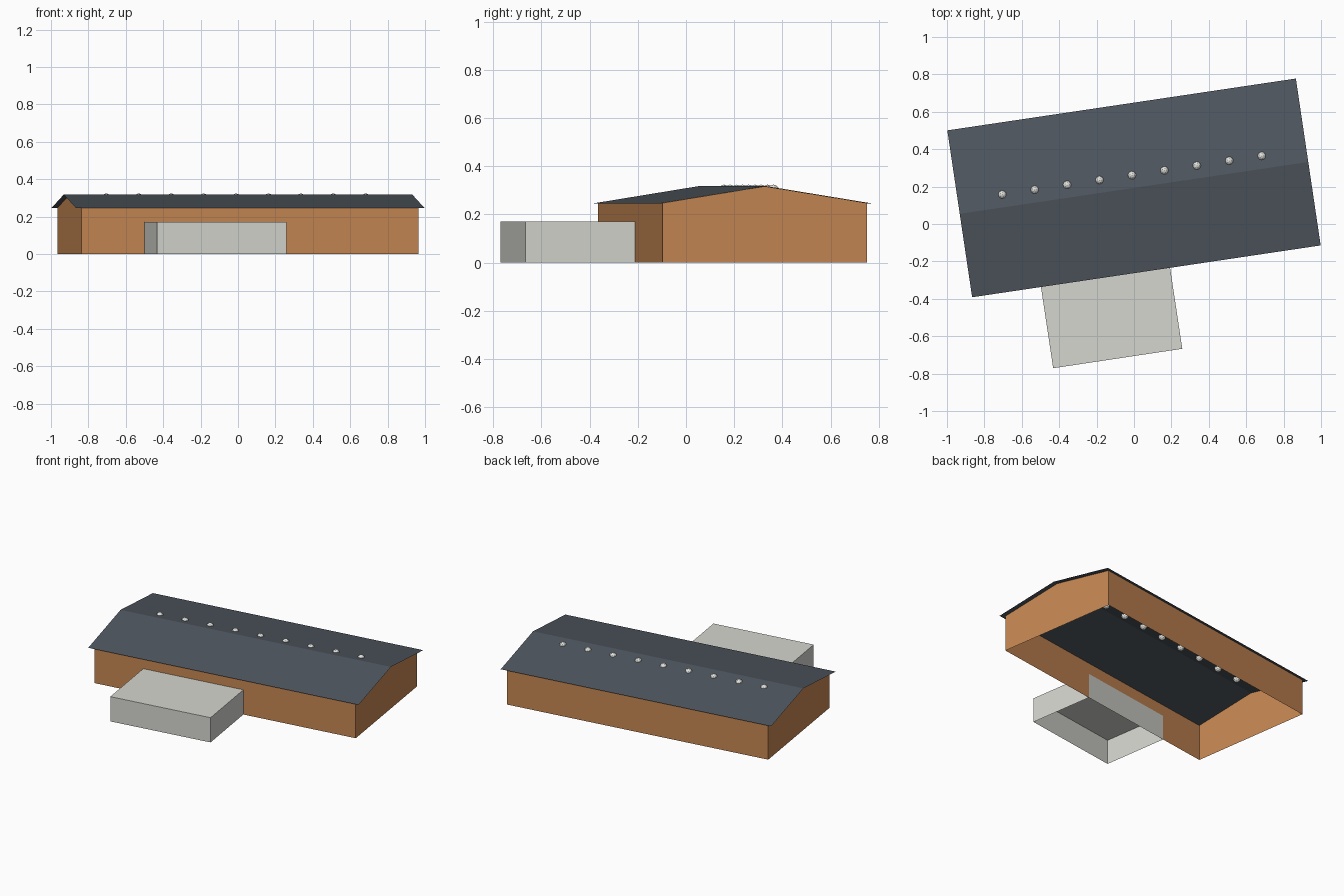
import bpy, bmesh
from math import radians
from mathutils import Matrix, Vector

cube = bpy.data.objects.get("Cube")
if cube:
    bpy.data.objects.remove(cube, do_unlink=True)

# Whole building is turned slightly on its plot
SITE = Matrix.Translation((0, 0.193, 0)) @ Matrix.Rotation(radians(8.46), 4, "Z")
RIDGE, EAVE = 0.318, 0.245
ROOF_X, ROOF_Y = 0.942, 0.451
WALL_X, WALL_Y = 0.911, 0.429


def material(name, rgb):
    m = bpy.data.materials.new(name)
    m.use_nodes = True
    m.diffuse_color = (*rgb, 1)
    m.node_tree.nodes["Principled BSDF"].inputs["Base Color"].default_value = (*rgb, 1)
    return m


brick = material("orange_brick", (0.57, 0.245, 0.085))
slate = material("dark_slate", (0.08, 0.095, 0.114))
render = material("pale_grey", (0.67, 0.67, 0.63))
metal = material("light_metal", (0.75, 0.75, 0.72))


def add_object(name, bm, mat, local=Matrix()):
    mesh = bpy.data.meshes.new(name)
    bm.to_mesh(mesh)
    bm.free()
    mesh.materials.append(mat)
    ob = bpy.data.objects.new(name, mesh)
    ob.matrix_world = SITE @ local
    bpy.context.collection.objects.link(ob)
    return ob


def extrude_profile(points, half):
    """Open (y, z) profile swept along x; returns mesh and both end loops."""
    bm = bmesh.new()
    ends = [[bm.verts.new((s * half, y, z)) for y, z in points] for s in (-1, 1)]
    for i in range(len(points) - 1):
        bm.faces.new((ends[0][i], ends[1][i], ends[1][i + 1], ends[0][i + 1]))
    return bm, ends


def roof_height(y):
    return RIDGE - abs(y) * (RIDGE - EAVE) / ROOF_Y


# Thin pitched roof sheet
bm, _ = extrude_profile([(-ROOF_Y, EAVE), (0, RIDGE), (ROOF_Y, EAVE)], ROOF_X)
add_object("roof", bm, slate)

# Hall walls: long sides and gable ends, open beneath and above
top = roof_height(WALL_Y) - 0.001
bm, ends = extrude_profile(
    [(-WALL_Y, 0), (-WALL_Y, top), (0, RIDGE - 0.001), (WALL_Y, top), (WALL_Y, 0)], WALL_X)
for loop in ends:
    bm.faces.new(loop)
bm.faces.ensure_lookup_table()
bmesh.ops.delete(bm, geom=[bm.faces[1], bm.faces[2]], context="FACES_ONLY")
bmesh.ops.recalc_face_normals(bm, faces=bm.faces)
add_object("hall_walls", bm, brick)

# Flat-roofed front annex, open beneath
bm = bmesh.new()
bmesh.ops.create_cube(bm, size=1)
bmesh.ops.scale(bm, vec=(0.698, 0.461, 0.17), verts=bm.verts)
bmesh.ops.translate(bm, vec=(0, 0, 0.085), verts=bm.verts)
floor = [f for f in bm.faces if f.normal.z < -0.5]
bmesh.ops.delete(bm, geom=floor, context="FACES_ONLY")
add_object("front_annex", bm, render,
           Matrix.Translation((-0.2206, -0.6588, 0)) @ Matrix.Rotation(radians(0.1), 4, "Z"))

# Row of round roof vents just behind the ridge
for i in range(9):
    bm = bmesh.new()
    bmesh.ops.create_icosphere(bm, subdivisions=2, radius=0.023)
    pos = Vector((-0.702 + i * 0.1753, 0.068, 0.301))
    add_object(f"roof_vent_{i + 1}", bm, metal, Matrix.Translation(pos))
